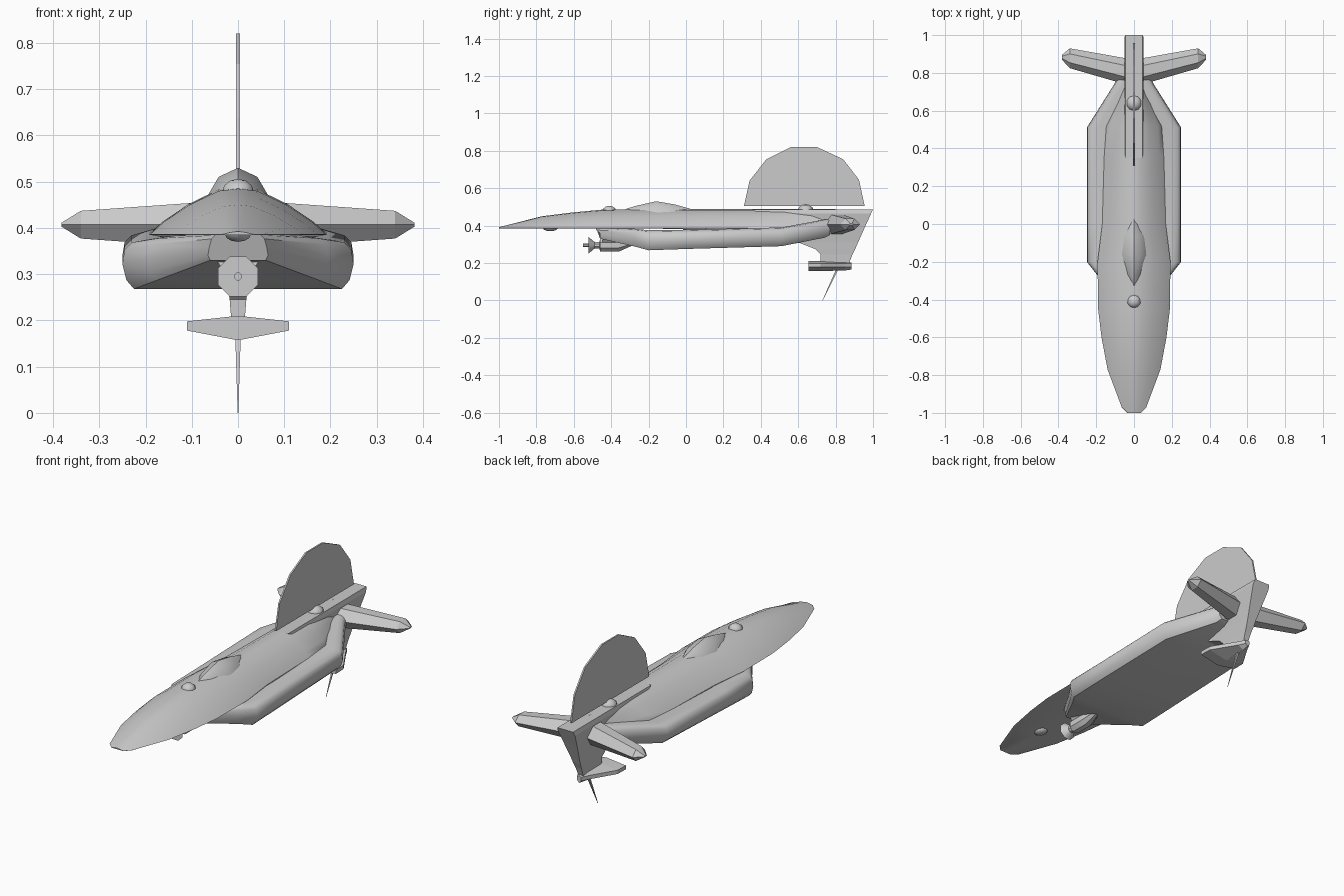
import bpy, bmesh, math
from mathutils import Vector

if "Cube" in bpy.data.objects:
    bpy.data.objects.remove(bpy.data.objects["Cube"])


def finish(name, bm, angle=None):
    bmesh.ops.remove_doubles(bm, verts=bm.verts, dist=1e-5)
    bmesh.ops.recalc_face_normals(bm, faces=bm.faces)
    me = bpy.data.meshes.new(name)
    bm.to_mesh(me)
    bm.free()
    ob = bpy.data.objects.new(name, me)
    bpy.context.collection.objects.link(ob)
    if angle:
        bpy.ops.object.select_all(action='DESELECT')
        ob.select_set(True)
        bpy.context.view_layer.objects.active = ob
        bpy.ops.object.shade_smooth_by_angle(angle=math.radians(angle))
    return ob


def loft(name, rings, angle=None):
    """Skin a list of equal-length closed rings and cap both ends."""
    bm = bmesh.new()
    rows = [[bm.verts.new(p) for p in r] for r in rings]
    n = len(rows[0])
    for a, b in zip(rows, rows[1:]):
        for i in range(n):
            j = (i + 1) % n
            bm.faces.new((a[i], a[j], b[j], b[i]))
    bm.faces.new(rows[0])
    bm.faces.new(rows[-1][::-1])
    return finish(name, bm, angle)


def mirrored(half):
    """Complete a right-half ring (top centre to bottom centre) across x = 0."""
    return half + [(-x, y, z) for x, y, z in reversed(half) if abs(x) > 1e-6]


def mirror_x(ob):
    ob.modifiers.new("mirror", 'MIRROR')


def turned(name, stations, z, n=8, angle=None):
    """Round part along y from (y, radius, z offset) stations."""
    loft(name, [[(r * math.cos(2 * math.pi * (i + .5) / n), y,
                  z + dz + r * math.sin(2 * math.pi * (i + .5) / n)) for i in range(n)]
                for y, r, dz in stations], angle)


def dome(name, loc, scale):
    bm = bmesh.new()
    bmesh.ops.create_uvsphere(bm, u_segments=10, v_segments=6, radius=1)
    for v in bm.verts:
        v.co = Vector(loc) + v.co * Vector(scale)
    finish(name, bm, 40)


# Upper hull: flat belly with a ridged, arched back: y, half width, top, bottom
hull = [(-1, .035, .392, .385), (-.97, .065, .399, .385), (-.77, .14, .45, .385),
        (-.6, .172, .471, .385), (-.45, .19, .485, .385), (-.2, .193, .488, .385),
        (0, .168, .488, .38), (.36, .158, .488, .37), (.52, .15, .488, .36),
        (.74, .06, .488, .36), (.8, .05, .488, .36)]
rings = []
for y, w, t, b in hull:
    h = t - .385
    rings.append(mirrored([(0, y, t), (w * .22, y, t - h * .05), (w * .55, y, .385 + h * .65),
                           (w * .85, y, .385 + h * .27), (w, y, .386), (w * .98, y, b), (0, y, b)]))
loft("upper_hull", rings, 35)

# Lower hull with rounded side pods: y, half width, bottom half width, top, bottom
lower = [(-.46, .062, .06, .388, .33), (-.27, .195, .175, .383, .287),
         (-.2, .25, .225, .375, .268), (0, .25, .225, .378, .275),
         (.51, .25, .22, .39, .29), (.74, .105, .085, .432, .335), (.77, .09, .07, .432, .35)]
rings = []
for y, w, bw, t, b in lower:
    h, y2 = t - b, y - .02 if y < -.4 else y
    rings.append(mirrored([(0, y2, t), (w - min(.055, w * .4), y2, t), (w - min(.02, w * .2), y2, t - .06 * h),
                           (w - .005, y2, t - .2 * h), (w, y, t - .5 * h),
                           ((w + bw) / 2 + .004, y, b + .18 * h), (bw, y, b), (0, y, b)]))
loft("lower_hull_and_pods", rings, 40)

# Tail spine: wedge that narrows downward to the ventral strut
spine = [(.487, .045, .35, 1.0), (.465, .05, .4, .99), (.40, .04, .55, .96),
         (.31, .026, .6, .92), (.275, .022, .69, .905), (.245, .018, .72, .89), (.195, .014, .72, .87)]
loft("tail_spine", [[(-w, a, z), (w, a, z), (w, b, z), (-w, b, z)] for z, w, a, b in spine])

# Tail wings with six-sided section and a chamfered tip
wing = [(.03, .735, .875, .052), (.34, .825, .93, .03), (.382, .87, .895, .004)]
rings = []
for x, a, b, h in wing:
    c, z = (b - a) * .28, .407
    rings.append([(x, a, z), (x, a + c, z + h), (x, b - c, z + h), (x, b, z),
                  (x, b - c, z - h), (x, a + c, z - h)])
mirror_x(loft("tail_wing", rings))

# Half-disc dorsal fin
fin = [(.31, .505), (.34, .64), (.43, .755), (.56, .82), (.70, .82),
       (.84, .755), (.925, .645), (.955, .505)]
loft("dorsal_fin", [[(x, y, z) for y, z in fin] for x in (-.004, .004)])

# Ventral delta plate
delta = [(.655, .11, .21, .157), (.72, .108, .21, .157), (.85, .03, .208, .16), (.885, .012, .203, .165)]
loft("ventral_plate", [mirrored([(0, y, t), (w, y, .198), (w, y, .178), (0, y, b)])
                       for y, w, t, b in delta])

# Trailing antenna spike
loft("antenna", [[(dx, y + dy, z) for dx, dy in ((-r, -r), (r, -r), (r, r), (-r, r))]
                 for y, z, r in ((.81, .17, .006), (.73, 0, .0008))])

# Cockpit canopy: y, half width, top
rings = []
for y, w, t in ((-.325, .01, .488), (-.27, .045, .505), (-.16, .07, .53), (-.06, .06, .513), (.03, .012, .488)):
    rings.append(mirrored([(0, y, t), (w * .6, y, t - (t - .46) * .28), (w, y, .462), (0, y, .455)]))
loft("canopy", rings, 40)

# Sensor domes on the back and under the nose
dome("front_dome", (0, -.41, .478), (.036, .036, .028))
dome("rear_dome", (0, .64, .482), (.042, .042, .031))
dome("nose_sensor", (0, -.725, .387), (.03, .04, .017))

# Chin gun: flared muzzle, body, tapered tail and bracket
turned("chin_gun", [(-.52, .047, 0), (-.49, .02, 0), (-.462, .018, 0), (-.46, .037, 0),
                    (-.36, .037, 0), (-.28, .014, .014)], .295, 8, 35)
turned("gun_barrel", [(-.55, .009, 0), (-.48, .009, 0)], .295, 8, 35)
loft("gun_bracket", [[(-w, a, z), (w, a, z), (w, b, z), (-w, b, z)]
                     for z, w, a, b in ((.345, .058, -.44, -.3), (.3, .025, -.45, -.33))])
